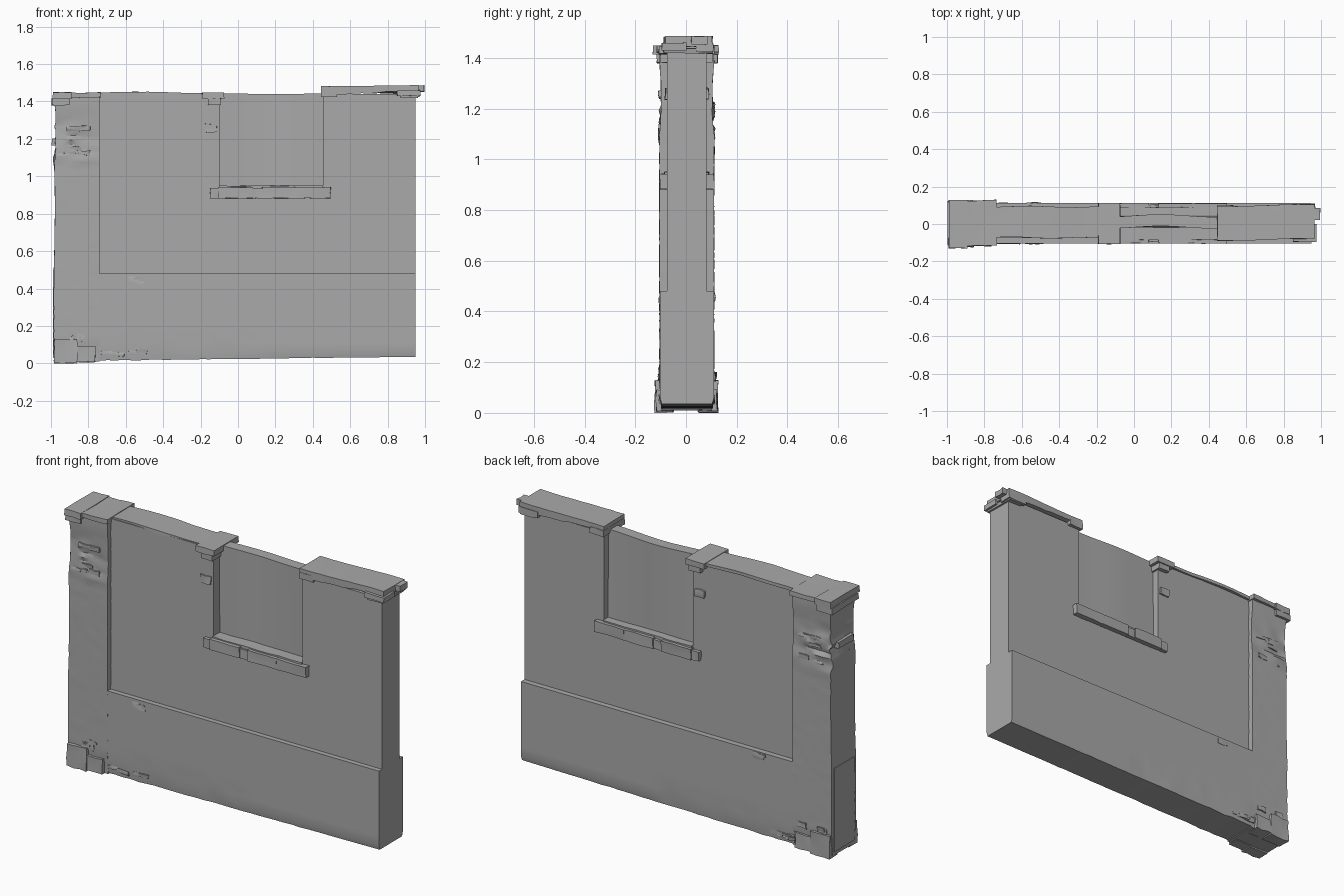
import bpy, bmesh, math, random
from mathutils import Vector, noise

random.seed(4)
if "Cube" in bpy.data.objects:
    bpy.data.objects.remove(bpy.data.objects["Cube"], do_unlink=True)

stone = bpy.data.materials.new("grey_stone")
stone.use_nodes = True
GREY = (0.4, 0.4, 0.4, 1)
stone.diffuse_color = GREY
stone.node_tree.nodes["Principled BSDF"].inputs["Base Color"].default_value = GREY


def finish(name, bm, angle=30):
    bmesh.ops.recalc_face_normals(bm, faces=bm.faces)
    mesh = bpy.data.meshes.new(name)
    bm.to_mesh(mesh)
    bm.free()
    mesh.materials.append(stone)
    obj = bpy.data.objects.new(name, mesh)
    bpy.context.collection.objects.link(obj)
    bpy.ops.object.select_all(action="DESELECT")
    obj.select_set(True)
    bpy.context.view_layer.objects.active = obj
    bpy.ops.object.shade_smooth_by_angle(angle=math.radians(angle))
    return obj


def slice_axis(bm, axis, lo, hi, count):
    """Cut the mesh into equal slices along one axis."""
    normal = [0, 0, 0]
    normal[axis] = 1
    for i in range(1, count):
        point = Vector(normal) * (lo + (hi - lo) * i / count)
        bmesh.ops.bisect_plane(bm, geom=bm.verts[:] + bm.edges[:] + bm.faces[:],
                               plane_co=point, plane_no=normal)


def block(name, x, y, z, cuts=(1, 1, 1), rough=0.0, warp=None):
    """Box between ranges, optionally sliced and roughened."""
    bm = bmesh.new()
    bmesh.ops.create_cube(bm, size=1)
    ranges = (x, y, z)
    for v in bm.verts:
        v.co = [r[0] + (c + 0.5) * (r[1] - r[0]) for c, r in zip(v.co, ranges)]
    for axis in range(3):
        slice_axis(bm, axis, *ranges[axis], cuts[axis])
    for v in bm.verts:
        if warp:
            warp(v.co)
        v.co += Vector([random.uniform(-rough, rough) for _ in range(3)])
    return finish(name, bm)


def prism(name, outline, y0, y1):
    """Front outline in x and z, extruded through the thickness."""
    bm = bmesh.new()
    face = bm.faces.new([bm.verts.new((px, y0, pz)) for px, pz in outline])
    out = bmesh.ops.extrude_face_region(bm, geom=[face])
    for v in out["geom"]:
        if isinstance(v, bmesh.types.BMVert):
            v.co.y = y1
    return finish(name, bm)


def bump(z, centre, width):
    return max(0.0, 1 - ((z - centre) / width) ** 2)


# Corner pillar, with weathered bands
def weather(co):
    n = noise.noise(Vector((co.x * 9, co.y * 7, co.z * 28)))
    band = bump(co.z, 1.17, 0.16) * min(1, max(0, (-0.72 - co.x) / 0.12))
    side = math.copysign(1, co.y - 0.003)
    if abs(co.y - 0.003) > 0.1:
        co.y += side * (n * 0.022 * band - 0.007 * bump(co.z, 1.24, 0.14)
                        - 0.008 * bump(co.z, 0, 0.12))
    if co.x < -0.97:
        co.x += 0.012 * bump(co.z, 1.26, 0.16) + n * 0.02 * band
        co.x += 0.006 * bump(co.z, 0.85, 0.35)


block("corner_pillar", (-0.985, -0.74), (-0.105, 0.111), (0.01, 1.43),
      (8, 4, 60), 0.0008, weather)
block("pillar_side_plinth", (-0.989, -0.95), (-0.085, 0.09), (0.03, 0.5))


# Thick lower course, slightly narrower and broken along the bottom
def lower_edge(co):
    if co.z < 0.06:
        t = (co.x + 0.74) / 1.69
        co.z += 0.02 * t + 0.01 * (1 - t) * noise.noise(Vector((co.x * 14, 0, 1)))
        co.y *= 0.93 + 0.04 * noise.noise(Vector((co.x * 9, 2, 1))) * (1 - t)
    elif co.z < 0.12 and abs(co.y) > 0.08 and co.x < 0.1:
        co.y *= 0.98 + 0.07 * noise.noise(Vector((co.x * 12, co.y * 9, co.z * 20)))


block("lower_wall", (-0.75, 0.95), (-0.103, 0.111), (0.015, 0.48),
      (34, 2, 10), 0, lower_edge)

# Thinner upper wall with the window notch
prism("upper_wall",
      [(-0.76, 0.45), (0.95, 0.45), (0.95, 1.44), (0.455, 1.44), (0.455, 0.94),
       (-0.1, 0.94), (-0.1, 1.44), (-0.76, 1.44)], -0.075, 0.08)


# Recessed panel filling the notch
def sag(co):
    if co.z > 1.4:
        co.z -= 0.005 * math.sin((co.x + 0.11) * 5)
        co.y += 0.007 * math.sin(co.x * 11)


block("window_infill", (-0.11, 0.465), (-0.018, 0.045), (0.92, 1.445), (8, 1, 1), 0, sag)


# Cap slabs along the top
def cap_waver(co):
    co.z += 0.004 * math.sin(co.x * 9)
    co.y += 0.004 * math.sin(co.x * 13 + co.y * 30)


block("pillar_cap", (-0.985, -0.735), (-0.112, 0.127), (1.424, 1.45), (5, 2, 1), 0.002, cap_waver)
block("middle_cap", (-0.75, -0.075), (-0.073, 0.093), (1.43, 1.448), (10, 2, 1), 0.001, cap_waver)


def right_tilt(co):
    co.z += 0.01 * (co.x - 0.7)
    if co.z < 1.46:
        co.z += 0.012 * noise.noise(Vector((co.x * 11, co.y * 4, 0)))
    co.y += 0.005 * math.sin(co.x * 9)


block("right_cap", (0.445, 0.965), (-0.084, 0.1), (1.445, 1.484), (12, 2, 1), 0.001, right_tilt)

# Projecting brick ends: x, y and z ranges
bricks = {
    "right_cap_end_brick": ((0.93, 0.995), (0.02, 0.085), (1.452, 1.485)),
    "right_cap_front_brick": ((0.85, 0.975), (-0.095, 0.0), (1.43, 1.46)),
    "right_cap_lower_brick": ((0.87, 0.962), (-0.088, 0.105), (1.418, 1.438)),
    "right_cap_back_brick": ((0.85, 0.97), (0.04, 0.108), (1.425, 1.46)),
    "right_notch_brick": ((0.445, 0.53), (-0.09, 0.1), (1.425, 1.46)),
    "middle_upper_brick": ((-0.19, -0.075), (-0.107, 0.112), (1.416, 1.448)),
    "middle_lower_brick": ((-0.16, -0.09), (-0.1, 0.105), (1.382, 1.416)),
    "pillar_upper_brick": ((-0.99, -0.89), (-0.13, 0.128), (1.414, 1.449)),
    "pillar_lower_brick": ((-0.997, -0.9), (-0.115, 0.125), (1.38, 1.414)),
    "pillar_edge_brick": ((-0.995, -0.93), (-0.07, 0.06), (1.165, 1.2)),
}
for name, (x, y, z) in bricks.items():
    block(name, x, y, z, (2, 2, 1), 0.002)

# Ledge stones below the notch, on both sides
edges = [-0.15, -0.105, 0.08, 0.13, 0.31, 0.495]
for side, inner, outer in (("front", -0.06, -0.104), ("back", 0.06, 0.11)):
    for i, (x0, x1) in enumerate(zip(edges, edges[1:])):
        inset = 0.008 if i in (0, 2) else 0
        depth = outer - math.copysign(inset, outer)
        block(f"{side}_sill_stone_{i + 1}", (x0, x1), sorted((inner, depth)),
              (0.882, 0.942 - inset), (3, 2, 2), 0.002)
block("sill_top", (-0.1, 0.455), (-0.085, 0.09), (0.92, 0.95), (8, 3, 1), 0.002)


# Exposed stones where the render has broken away
def rubble(name, x, z, reach, size, count):
    for side, face in (("front", -0.1), ("back", 0.106)):
        for i in range(count):
            cx, cz = random.uniform(*x), random.uniform(*z)
            w, h = size[0] * random.uniform(0.6, 1), size[1] * random.uniform(0.6, 1)
            tip = face + math.copysign(reach * random.uniform(0.5, 1), face)
            block(f"{side}_{name}_{i + 1}", (cx - w, cx + w), sorted((face * 0.6, tip)),
                  (cz - h, cz + h), (2, 1, 2), 0.004)


rubble("pillar_stone", (-0.95, -0.8), (1.08, 1.26), 0.008, (0.04, 0.014), 6)
rubble("foot_chip", (-0.93, -0.8), (0.12, 0.16), 0.013, (0.035, 0.018), 4)
rubble("edge_chip", (-0.75, -0.5), (0.045, 0.065), 0.007, (0.04, 0.012), 4)
rubble("ledge_chip", (-0.56, -0.52), (0.44, 0.465), 0.009, (0.035, 0.018), 2)

# Foot stones at the pillar corner
for side, y in (("front", (-0.122, -0.05)), ("back", (0.05, 0.125))):
    block(f"{side}_foot_stone", (-0.98, -0.86), y, (0, 0.13), (3, 1, 3), 0.004)
    block(f"{side}_foot_stone_small", (-0.87, -0.765), [v * 0.96 for v in y],
          (0.008, 0.09), (3, 1, 2), 0.004)
    near = (-0.082, -0.04) if side == "front" else (0.04, 0.088)
    block(f"{side}_jamb_stone", (-0.175, -0.115), near, (1.235, 1.28), (2, 1, 2), 0.004)
